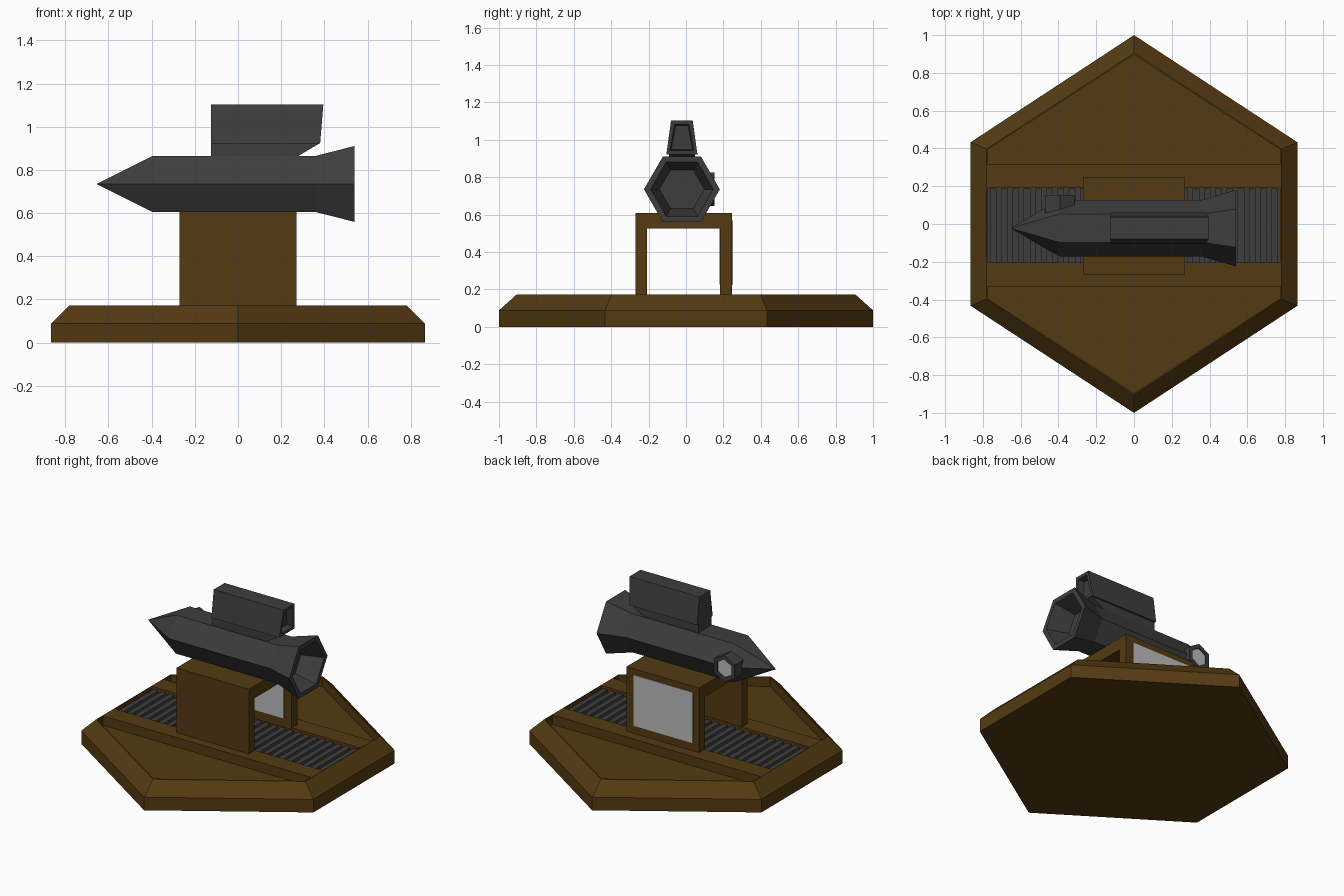
import bpy, bmesh, math

if "Cube" in bpy.data.objects:
    bpy.data.objects.remove(bpy.data.objects["Cube"])


def material(name, rgb):
    m = bpy.data.materials.new(name)
    m.diffuse_color = (*rgb, 1)
    m.use_nodes = True
    m.node_tree.nodes["Principled BSDF"].inputs["Base Color"].default_value = m.diffuse_color
    return m


BROWN = material("brown", (0.088, 0.043, 0.006))
DARK = material("dark_grey", (0.048, 0.048, 0.048))
LIGHT = material("light_grey", (0.5, 0.5, 0.5))


def loft(name, rings, mat):
    """Join equal-length rings of points with quads and cap both ends."""
    bm = bmesh.new()
    vs = [[bm.verts.new(p) for p in r] for r in rings]
    n = len(rings[0])
    for a, b in zip(vs, vs[1:]):
        for i in range(n):
            j = (i + 1) % n
            bm.faces.new((a[i], a[j], b[j], b[i]))
    bm.faces.new(vs[0][::-1])
    bm.faces.new(vs[-1])
    bmesh.ops.remove_doubles(bm, verts=bm.verts, dist=0.0005)
    bmesh.ops.recalc_face_normals(bm, faces=bm.faces)
    me = bpy.data.meshes.new(name)
    bm.to_mesh(me)
    bm.free()
    me.materials.append(mat)
    ob = bpy.data.objects.new(name, me)
    bpy.context.collection.objects.link(ob)
    return ob


def box(name, x0, x1, y0, y1, z0, z1, mat):
    return loft(name, [[(x0, y0, z), (x1, y0, z), (x1, y1, z), (x0, y1, z)]
                       for z in (z0, z1)], mat)


def cut(target, cutter):
    mod = target.modifiers.new("cut", "BOOLEAN")
    mod.operation = "DIFFERENCE"
    mod.solver = "EXACT"
    mod.object = cutter
    bpy.context.view_layer.objects.active = target
    bpy.ops.object.modifier_apply(modifier=mod.name)
    bpy.data.objects.remove(cutter)


def plinth_ring(w, c, a, z):
    return [(0, -a, z), (w, -c, z), (w, c, z), (0, a, z), (-w, c, z), (-w, -c, z)]


# Hexagonal base with a chamfered rim
base = loft("base", [plinth_ring(0.865, 0.433, 1.0, 0),
                     plinth_ring(0.865, 0.433, 1.0, 0.088),
                     plinth_ring(0.78, 0.397, 0.905, 0.173)], BROWN)

# Sunken panels front and back, and the slatted channel between them
for s, edge in ((1, 0.315), (-1, -0.33)):
    pts = [(-0.775, edge), (0.775, edge), (0.775, s * 0.394), (0, s * 0.895), (-0.775, s * 0.394)]
    cut(base, loft("panel_cutter", [[(x, y, z) for x, y in pts] for z in (0.11, 0.3)], BROWN))
cut(base, box("channel_cutter", -0.775, 0.775, -0.205, 0.19, 0.115, 0.3, BROWN))

# Slats in the channel
box("slat_bed", -0.774, 0.774, -0.204, 0.189, 0.112, 0.12, DARK)
count = 26
pitch = 1.55 / count
for i in range(count):
    x = -0.775 + (i + 0.5) * pitch
    box(f"slat_{i + 1}", x - 0.018, x + 0.018, -0.204, 0.189, 0.115, 0.157, DARK)

# Arched stand, open along x, with a pale window at the back
arch = [(-0.27, 0.165), (-0.27, 0.608), (0.247, 0.608), (0.247, 0.165),
        (0.182, 0.165), (0.182, 0.525), (-0.208, 0.525), (-0.208, 0.165)]
loft("stand", [[(x, y, z) for y, z in arch] for x in (-0.27, 0.27)], BROWN)
box("window", -0.225, 0.215, 0.179, 0.25, 0.225, 0.567, LIGHT)

# Six-sided body along x: pointed nose, flared and hollow tail
CY, CZ = -0.022, 0.735


def body_ring(x, r):
    return [(x, CY + r * math.cos(k * math.pi / 3), CZ + r * math.sin(k * math.pi / 3))
            for k in range(6)]


loft("body", [body_ring(x, r) for x, r in (
    (-0.655, 0), (-0.395, 0.15), (0.36, 0.15), (0.54, 0.203),
    (0.54, 0.168), (0.40, 0.12))], DARK)


# Side lens housing facing the back
def lens_ring(y, r):
    return [(-0.392 + r * math.sin(k * math.pi / 3), y, CZ + r * math.cos(k * math.pi / 3))
            for k in range(6)]


loft("lens_housing", [lens_ring(y, r) for y, r in (
    (0.0, 0.09), (0.153, 0.09), (0.153, 0.062), (0.135, 0.06))], DARK)
loft("lens", [lens_ring(y, 0.061) for y in (0.125, 0.145)], LIGHT)


# Upper pod with sloped sides and a recessed tail
def pod_ring(x_top, x_low, d=0.0):
    return [(x_low, CY - 0.083 + d, 0.922 + d), (x_low, CY + 0.083 - d, 0.922 + d),
            (x_top, CY + 0.058 - d, 1.102 - d), (x_top, CY - 0.058 + d, 1.102 - d)]


loft("pod", [pod_ring(-0.125, -0.125), pod_ring(0.395, 0.38),
             pod_ring(0.393, 0.382, 0.02), pod_ring(0.35, 0.34, 0.025)], DARK)

# Neck joining pod and body, raked at the tail
neck = [(-0.125, 0.85), (0.27, 0.85), (0.285, 0.868), (0.38, 0.924), (-0.125, 0.924)]
loft("pod_neck", [[(x, CY + y, z) for x, z in neck] for y in (-0.07, 0.07)], DARK)
